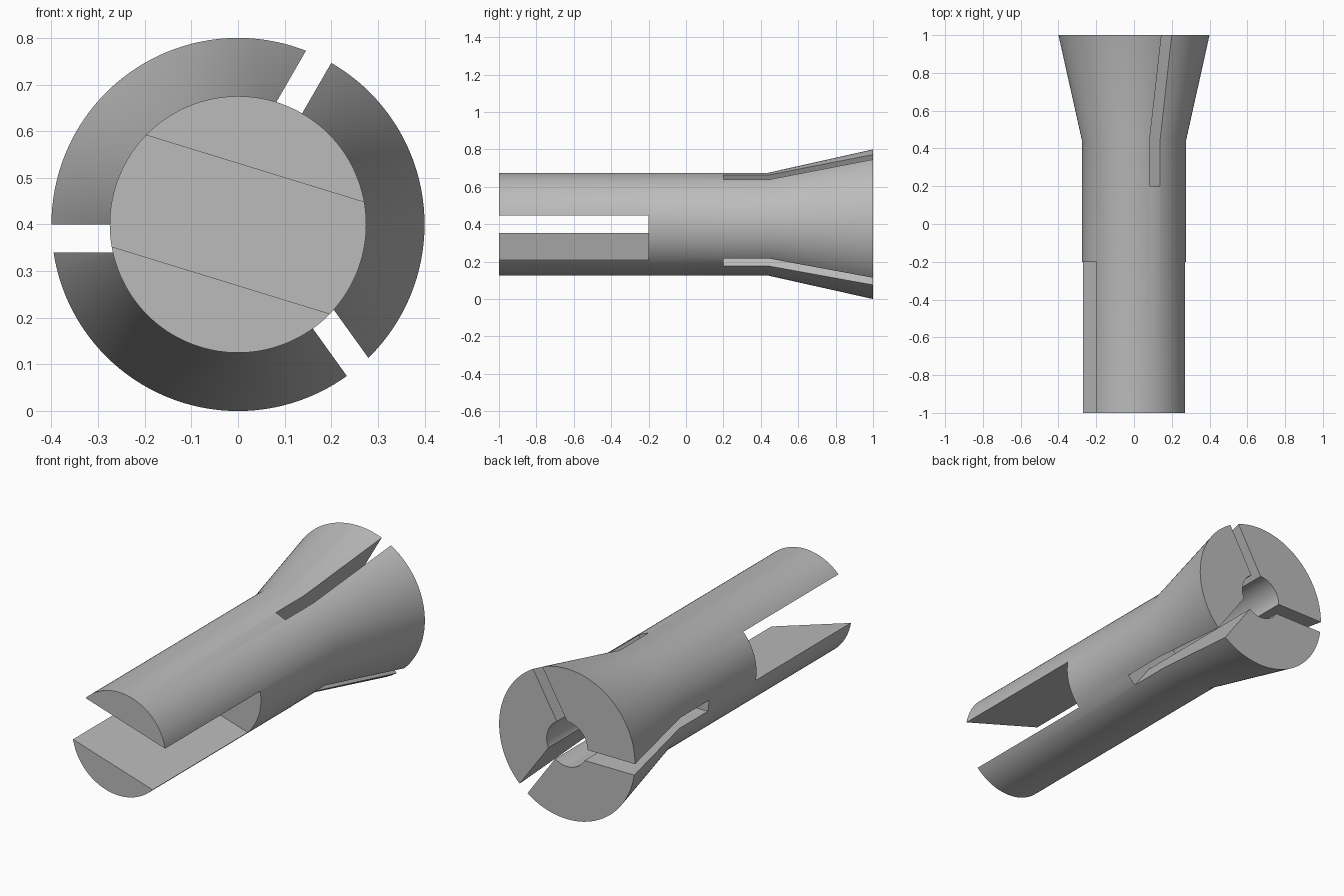
import bpy
import bmesh
import math
from mathutils import Matrix, Vector

if "Cube" in bpy.data.objects:
    bpy.data.objects.remove(bpy.data.objects["Cube"], do_unlink=True)

CENTRE_Z = 0.4
SEGMENTS = 128

steel = bpy.data.materials.new("satin_grey")
steel.use_nodes = True
GREY = (0.5, 0.5, 0.5, 1)
steel.diffuse_color = GREY
steel.node_tree.nodes["Principled BSDF"].inputs["Base Color"].default_value = GREY


def make_object(name, bm):
    bmesh.ops.recalc_face_normals(bm, faces=bm.faces)
    mesh = bpy.data.meshes.new(name)
    bm.to_mesh(mesh)
    bm.free()
    mesh.materials.append(steel)
    obj = bpy.data.objects.new(name, mesh)
    bpy.context.collection.objects.link(obj)
    return obj


def lathe(name, profile):
    """Turn (radius, y) points around the y axis, closing both ends."""
    bm = bmesh.new()
    rings = []
    for radius, y in profile:
        rings.append([bm.verts.new((radius * math.cos(a), y, CENTRE_Z + radius * math.sin(a)))
                      for a in (2 * math.pi * i / SEGMENTS for i in range(SEGMENTS))])
    for low, high in zip(rings, rings[1:]):
        for i in range(SEGMENTS):
            j = (i + 1) % SEGMENTS
            bm.faces.new((low[i], low[j], high[j], high[i]))
    bm.faces.new(rings[0])
    bm.faces.new(rings[-1])
    return make_object(name, bm)


def slot_cutter(name, angle, along, across, depth):
    """Box spanning ranges along and across a direction in the xz plane, and in y."""
    spans = (along, depth, across)
    size = [b - a for a, b in spans]
    middle = Vector([(a + b) / 2 for a, b in spans])
    bm = bmesh.new()
    turn = Matrix.Translation((0, 0, CENTRE_Z)) @ Matrix.Rotation(-math.radians(angle), 4, "Y")
    bmesh.ops.create_cube(bm, size=1, matrix=turn @ Matrix.Translation(middle) @ Matrix.Diagonal((*size, 1)))
    return make_object(name, bm)


# Turned body: shank, flared head and blind bore
body = lathe("collet_body", [(0.275, -1), (0.275, 0.44), (0.4, 1), (0.12, 1), (0.12, 0.2)])

# Wide drive slot across the shank, and three narrow slots in the head
cutters = [slot_cutter("drive_slot_cutter", -17.1, (-1, 1), (-0.125, 0.125), (-1.2, -0.2))]
for angle in (60, 180, -54.3):
    cutters.append(slot_cutter("head_slot_cutter", angle, (0, 0.6), (0, 0.06), (0.2, 1.2)))

for cutter in cutters:
    cut = body.modifiers.new(cutter.name, "BOOLEAN")
    cut.operation = "DIFFERENCE"
    cut.solver = "EXACT"
    cut.object = cutter

# Apply the cuts and remove the cutters
bpy.context.view_layer.update()
result = bpy.data.meshes.new_from_object(body.evaluated_get(bpy.context.evaluated_depsgraph_get()))
body.modifiers.clear()
body.data = result
for cutter in cutters:
    bpy.data.objects.remove(cutter, do_unlink=True)

bpy.ops.object.select_all(action="DESELECT")
body.select_set(True)
bpy.context.view_layer.objects.active = body
bpy.ops.object.shade_smooth_by_angle(angle=math.radians(30))
